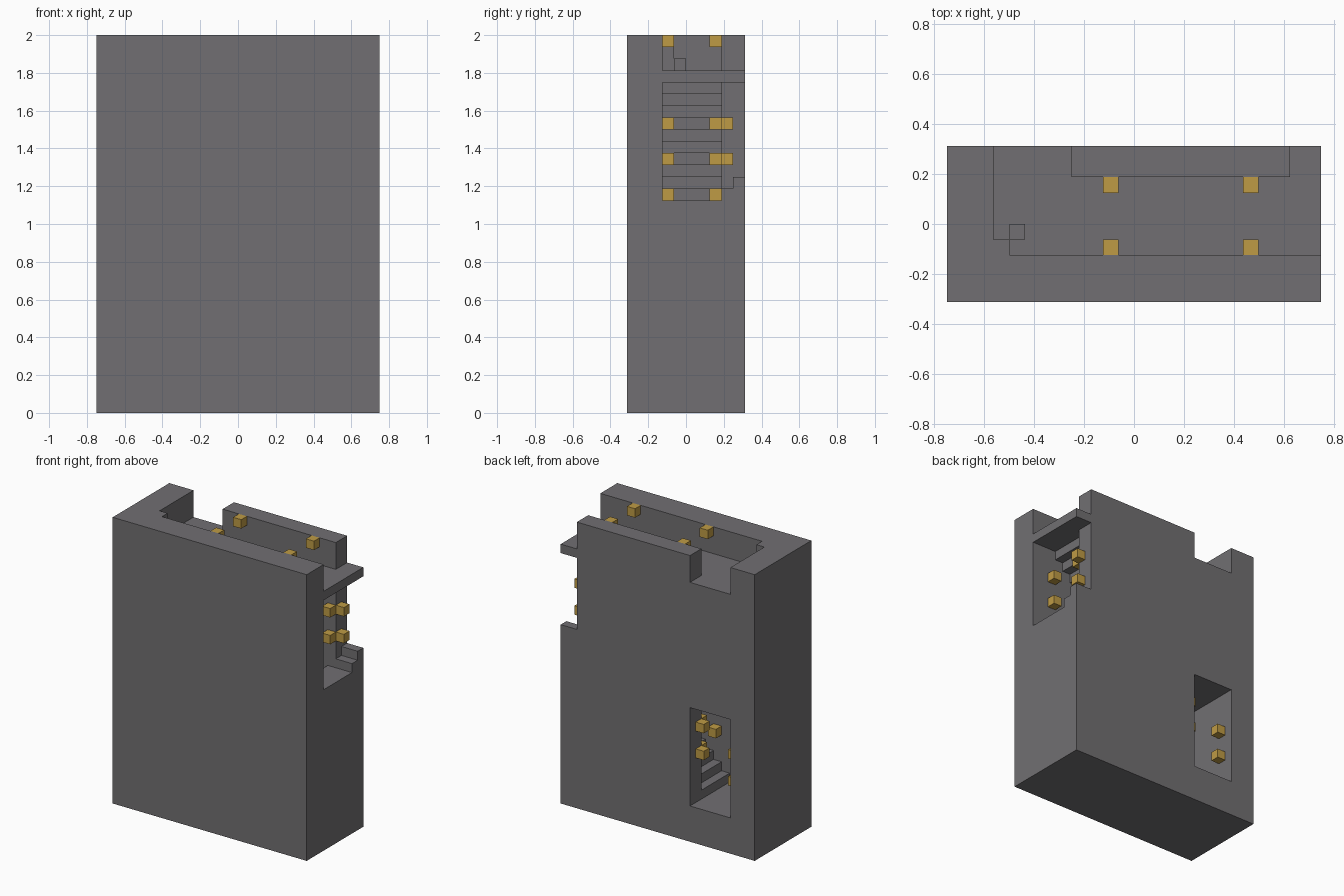
import bpy
import bmesh
from mathutils import Vector

U = 1 / 16  # grid unit: the model is 24 x 10 x 32 units

cube = bpy.data.objects.get("Cube")
if cube:
    bpy.data.objects.remove(cube, do_unlink=True)


def material(name, color):
    mat = bpy.data.materials.new(name)
    mat.use_nodes = True
    mat.diffuse_color = color
    bsdf = next(n for n in mat.node_tree.nodes if n.type == "BSDF_PRINCIPLED")
    bsdf.inputs["Base Color"].default_value = color
    return mat


STONE = material("dark grey stone", (0.165, 0.159, 0.168, 1))
GOLD = material("lamp gold", (0.52, 0.33, 0.06, 1))


def prism(name, profile, y0, y1, mat):
    """Extrude an x-z outline along y."""
    bm = bmesh.new()
    face = bm.faces.new([bm.verts.new((x * U, y0 * U, z * U)) for x, z in profile])
    new = bmesh.ops.extrude_face_region(bm, geom=[face])["geom"]
    verts = [v for v in new if isinstance(v, bmesh.types.BMVert)]
    bmesh.ops.translate(bm, verts=verts, vec=Vector((0, (y1 - y0) * U, 0)))
    bmesh.ops.recalc_face_normals(bm, faces=bm.faces[:])
    mesh = bpy.data.meshes.new(name)
    bm.to_mesh(mesh)
    bm.free()
    mesh.materials.append(mat)
    obj = bpy.data.objects.new(name, mesh)
    bpy.context.scene.collection.objects.link(obj)
    return obj


def box(name, x0, x1, y0, y1, z0, z1, mat=STONE):
    return prism(name, [(x0, z0), (x1, z0), (x1, z1), (x0, z1)], y0, y1, mat)


def cut(target, cutter):
    """Subtract the cutter, keep the result and remove the cutter."""
    cutter.hide_render = True
    mod = target.modifiers.new("cut", "BOOLEAN")
    mod.operation = "DIFFERENCE"
    mod.solver = "EXACT"
    mod.object = cutter
    graph = bpy.context.evaluated_depsgraph_get()
    graph.update()
    mesh = bpy.data.meshes.new_from_object(target.evaluated_get(graph))
    target.modifiers.clear()
    target.data = mesh
    bpy.data.objects.remove(cutter, do_unlink=True)


# Solid wall
wall = box("wall", -12, 12, -5, 5, 0, 32)

# Stair passage: stepped floor and parallel stepped ceiling
START, FLOOR, CEILING, STEPS = -4, 4, 15, 14
outline = [(-9, FLOOR)]
for k in range(STEPS):
    outline += [(START + k, FLOOR + k), (START + k, FLOOR + k + 1)]
outline += [(13, FLOOR + STEPS), (13, CEILING + STEPS - 1)]
for k in range(STEPS - 1, 0, -1):
    outline += [(START + k, CEILING + k), (START + k, CEILING + k - 1)]
outline.append((-9, CEILING))
cut(wall, prism("stair_cutter", outline, -2, 3, STONE))

# Lower doorway, then upper doorway with its two steps
cut(wall, box("lower_door_cutter", -9, -4, 2, 6, 4, 15))
cut(wall, box("upper_door_cutter", 10, 13, 2, 6, 20, 28))
cut(wall, box("door_step_cutter", 10, 13, 2, 4, 19, 28))

# Walkway on top with its rear gaps
cut(wall, box("walkway_cutter", -8, 13, -2, 3, 29, 33))
cut(wall, box("rear_gap_cutter", -9, -4, -1, 6, 29, 33))
cut(wall, box("end_gap_cutter", 10, 13, 2, 6, 29, 33))
for poly in wall.data.polygons:
    poly.material_index = 0

# Small block on the walkway
box("walkway_block", -8, -7, -1, 0, 29, 30)


def lamp(name, x, y, z):
    box(name, x, x + 1, y, y + 1, z, z + 1, GOLD)


# Lamps along the walkway
for x in (-2, 7):
    for y in (-2, 2):
        lamp("walkway_lamp", x, y, 31)

# Lamps in pairs, one above the other, along the stairs and door jambs
pairs = [
    ("front_stair_lamp", -3, -2, 9),
    ("front_stair_lamp", 3, -2, 15),
    ("front_stair_lamp", 9, -2, 21),
    ("rear_stair_lamp", -4, 2, 9),
    ("rear_stair_lamp", 3, 2, 15),
    ("rear_stair_lamp", 9, 2, 21),
    ("upper_jamb_lamp", 10, 3, 21),
    ("lower_jamb_lamp", -5, 3, 9),
    ("lower_jamb_lamp", -9, 3, 7),
]
for name, x, y, z in pairs:
    for rise in (0, 3):
        lamp(name, x, y, z + rise)
